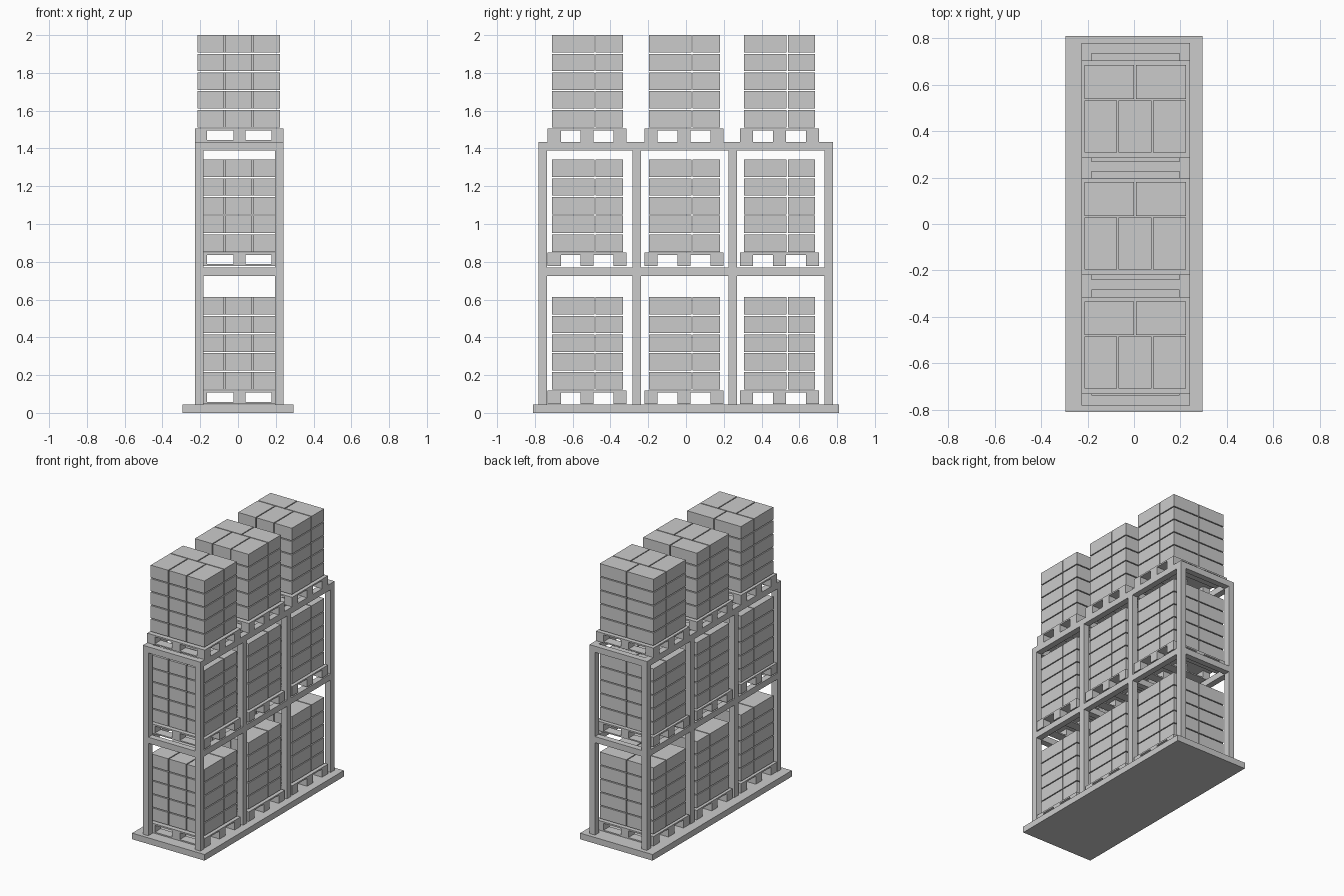
import bpy
import bmesh

if "Cube" in bpy.data.objects:
    bpy.data.objects.remove(bpy.data.objects["Cube"])


def boxes_object(name, boxes):
    """One mesh object from boxes given as (x0, x1, y0, y1, z0, z1)."""
    bm = bmesh.new()
    for x0, x1, y0, y1, z0, z1 in boxes:
        verts = bmesh.ops.create_cube(bm, size=1)["verts"]
        for v in verts:
            v.co = (x1 if v.co.x > 0 else x0,
                    y1 if v.co.y > 0 else y0,
                    z1 if v.co.z > 0 else z0)
    mesh = bpy.data.meshes.new(name)
    bm.to_mesh(mesh)
    bm.free()
    obj = bpy.data.objects.new(name, mesh)
    bpy.context.collection.objects.link(obj)
    return obj


BASE_TOP = 0.045
RACK_TOP = 1.435
BAR = 0.045
X0, X1 = -0.227, 0.241                       # rack and pallet width
POST_Y = (-0.782, -0.284, 0.225, 0.734)      # lower y edge of each post pair

# Base slab
boxes_object("base_slab", [(-0.295, 0.295, -0.81, 0.81, 0, BASE_TOP)])

# Rack posts
sides = ((X0, X0 + BAR), (X1 - BAR, X1))
boxes_object("rack_posts", [(a, b, y, y + BAR, BASE_TOP, RACK_TOP - BAR)
                            for a, b in sides for y in POST_Y])

# Rack beams: long rails run full length, cross bars sit between them
for label, top in (("middle", 0.77), ("top", RACK_TOP)):
    z0 = top - BAR
    rails = [(a, b, POST_Y[0], POST_Y[-1] + BAR, z0, top) for a, b in sides]
    bars = [(X0 + BAR, X1 - BAR, y, y + BAR, z0, top) for y in POST_Y]
    boxes_object(f"rack_{label}_beams", rails + bars)


def pallet(name, cy, z):
    """Deck on nine blocks with three bottom boards."""
    half, h = 0.209, 0.07
    parts = [(X0, X1, cy - half, cy + half, z + h - 0.011, z + h)]
    bw, bd = 0.063, 0.069
    mid = (X0 + X1) / 2
    for y in (cy - half, cy - bd / 2, cy + half - bd):
        parts.append((X0, X1, y, y + bd, z, z + 0.009))
        for x in (X0, mid - 0.031, X1 - bw):
            parts.append((x, x + bw, y, y + bd, z + 0.009, z + h - 0.011))
    boxes_object(name, parts)


def carton_stack(name, cy, z):
    """Five layers: three cartons in front, two turned behind."""
    left, right, gap = -0.214, 0.223, 0.007
    parts = []
    for layer in range(5):
        z0 = z + layer * 0.099
        for count, y0, y1 in ((3, -0.186, 0.038), (2, 0.045, 0.19)):
            w = (right - left - gap * (count - 1)) / count
            for i in range(count):
                x = left + i * (w + gap)
                parts.append((x, x + w, cy + y0, cy + y1, z0, z0 + 0.092))
    boxes_object(name, parts)


# Loaded pallets on three levels and three bays: (pallet z, carton z)
levels = (("lower", 0.048, 0.125), ("middle", 0.778, 0.853), ("upper", 1.435, 1.512))
bays = (("front", -0.523), ("centre", -0.01), ("back", 0.494))
for level, pz, cz in levels:
    for bay, cy in bays:
        pallet(f"{level}_{bay}_pallet", cy, pz)
        carton_stack(f"{level}_{bay}_cartons", cy, cz)
